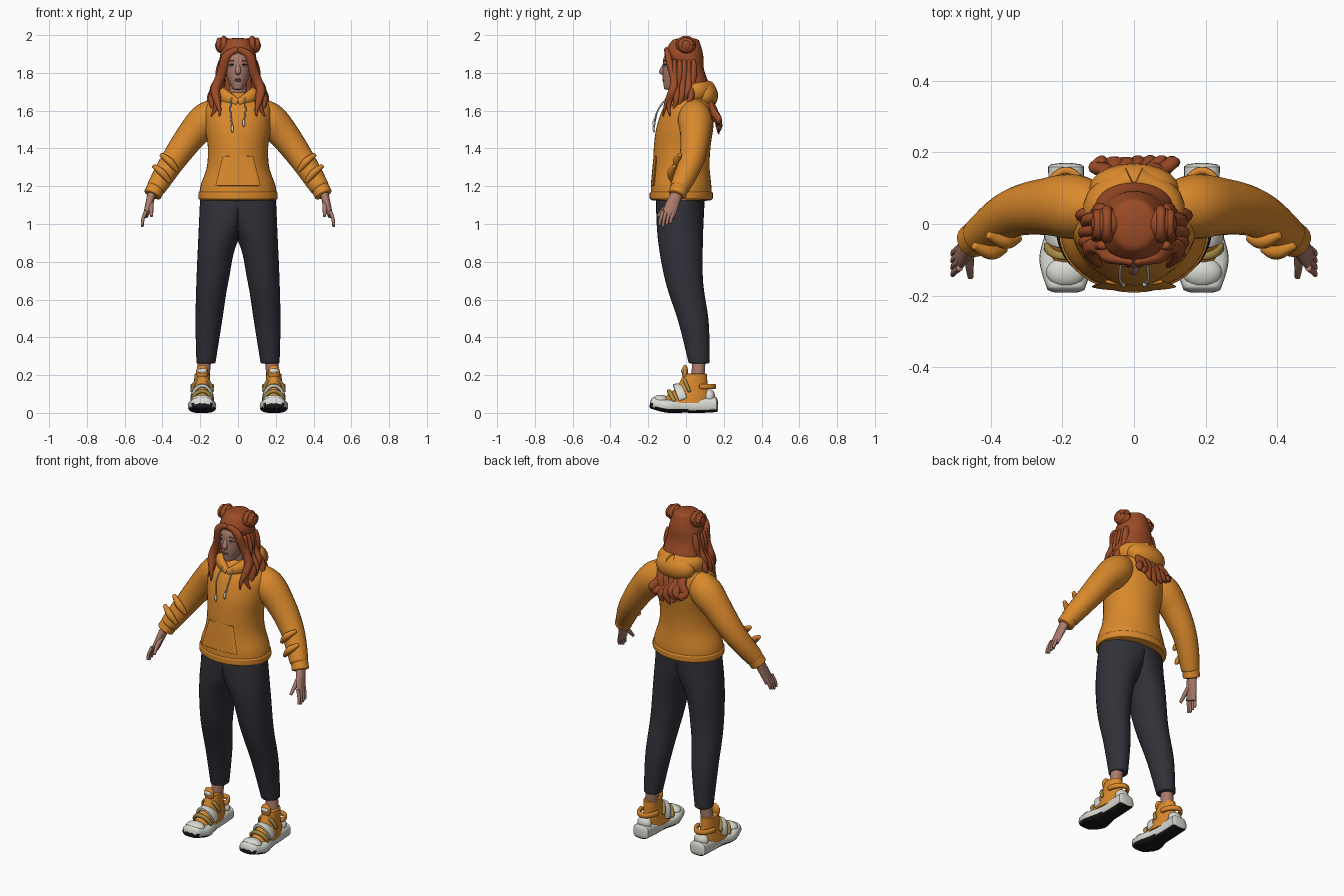
import bpy
import bmesh
import math
import random
from mathutils import Vector

random.seed(4)
cube = bpy.data.objects.get("Cube")
if cube:
    bpy.data.objects.remove(cube, do_unlink=True)


def material(name, red, green, blue):
    mat = bpy.data.materials.new(name)
    mat.use_nodes = True
    color = (red, green, blue, 1)
    mat.diffuse_color = color
    shader = mat.node_tree.nodes["Principled BSDF"]
    shader.inputs["Base Color"].default_value = color
    shader.inputs["Roughness"].default_value = .8
    return mat


ORANGE = material("orange fabric", .7, .25, .025)
CHARCOAL = material("charcoal fabric", .03, .03, .04)
SKIN = material("skin", .4, .2, .15)
HAIR = material("copper hair", .33, .07, .02)
WHITE = material("off white", .7, .7, .65)
RUBBER = material("black rubber", .01, .01, .01)
GOLD = material("dull gold", .4, .27, .06)
LIPS = material("lips", .3, .1, .09)
IRIS = material("grey iris", .07, .1, .1)

RIGHT, BACK, UP = Vector((1, 0, 0)), Vector((0, 1, 0)), Vector((0, 0, 1))
FOOT = .19  # sideways position of each foot


def finish(name, bm, mat, mirror):
    """Turn a bmesh into a named object, optionally mirrored across x."""
    bmesh.ops.recalc_face_normals(bm, faces=bm.faces)
    mesh = bpy.data.meshes.new(name)
    bm.to_mesh(mesh)
    bm.free()
    mesh.materials.append(mat)
    obj = bpy.data.objects.new(name, mesh)
    bpy.context.scene.collection.objects.link(obj)
    if mirror:
        modifier = obj.modifiers.new("Mirror", "MIRROR")
        modifier.use_mirror_merge = False
    return obj


def sample(values, t):
    """Smoothly interpolate evenly spaced vectors or numbers."""
    last = len(values) - 1
    if last == 0:
        return values[0]
    i = min(int(t * last), last - 1)
    f = t * last - i
    before, start = values[max(i - 1, 0)], values[i]
    end, after = values[i + 1], values[min(i + 2, last)]
    slope_in, slope_out = (end - before) / 2, (after - start) / 2
    ease = f * f * (3 - 2 * f)
    return (start + (end - start) * ease + slope_in * (f * (1 - f) * (1 - f))
            - slope_out * (f * f * (1 - f)))


def sweep(name, path, width, mat, depth=None, mirror=False, side=BACK, upright=False,
          steps=24, sides=20, power=1, clamp=False, cap=.04):
    """Loft round-ended elliptical rings along a smooth path."""
    path = [Vector(p) for p in path]
    depth = depth or width
    bm = bmesh.new()
    rings = []
    for i in range(steps + 1):
        t = i / steps
        # bunch the rings towards both ends for round caps
        t = (1 - math.cos(math.pi * t)) / 2
        centre = sample(path, t)
        u, v = RIGHT, BACK
        if not upright:
            along = sample(path, min(t + .01, 1)) - sample(path, max(t - .01, 0))
            along.normalize()
            u = side.cross(along).normalized()
            v = along.cross(u)
        inset = 1 - min(1, min(t, 1 - t) / cap)
        scale = max(math.sqrt(1 - inset * inset), .2)
        ring = []
        for k in range(sides):
            angle = math.tau * k / sides
            c, s = math.cos(angle), math.sin(angle)
            c = math.copysign(abs(c) ** power, c) * sample(width, t)
            s = math.copysign(abs(s) ** power, s) * sample(depth, t)
            co = centre + (u * c + v * s) * scale
            if clamp:
                co.x = max(co.x, 0)
            ring.append(bm.verts.new(co))
        rings.append(ring)
    for low, high in zip(rings, rings[1:]):
        for k in range(sides):
            n = (k + 1) % sides
            bm.faces.new((low[k], low[n], high[n], high[k]))
    bm.faces.new(rings[0])
    bm.faces.new(rings[-1])
    return finish(name, bm, mat, mirror)


def blob(name, place, size, mat, mirror=False):
    bm = bmesh.new()
    bmesh.ops.create_uvsphere(bm, u_segments=20, v_segments=12, radius=1)
    bmesh.ops.scale(bm, vec=size, verts=bm.verts)
    bmesh.ops.translate(bm, vec=place, verts=bm.verts)
    return finish(name, bm, mat, mirror)


def lock(name, path, thick=.025, wave=.012, mirror=True):
    """A wavy, tapering strand of hair."""
    path = [Vector(p) for p in path]
    phase = random.uniform(0, math.tau)
    strand = []
    for i in range(16):
        t = i / 15
        swing = wave * min(1, 2 * t) * math.sin(phase + 11 * t)
        strand.append(sample(path, t) + Vector((swing, swing / 2, 0)))
    widths = [thick * share for share in (.6, 1, 1, .8, .15)]
    sweep(name, strand, widths, HAIR, [w * .75 for w in widths], mirror, steps=36, sides=10)


# Trousers
sweep("trousers", [(0, -.03, 1.15), (.1, -.03, .93), (.135, -.01, .7), (.155, .04, .48), (.17, .07, .26)],
      (.2, .11, .085, .07, .05), CHARCOAL, (.13, .12, .1, .08, .055),
      mirror=True, upright=True, steps=40, sides=32, clamp=True, cap=.01)

# Hooded top with hem, sleeves and cuffs
sweep("hoodie_body", [(0, -.025, 1.12), (0, -.02, 1.41), (0, .03, 1.7)],
      (.205, .2, .165, .16, .175, .17, .08), ORANGE, (.16, .16, .15, .15, .15, .13, .08),
      upright=True, steps=40, sides=40, cap=.02)
sweep("hem_band", [(0, -.025, 1.12), (0, -.025, 1.18)], [.21], ORANGE, [.167],
      upright=True, sides=40, cap=.3)
sweep("sleeve", [(.09, .04, 1.62), (.22, .05, 1.5), (.34, .03, 1.34), (.44, -.04, 1.18)],
      (.06, .09, .08, .07, .06, .05), ORANGE, mirror=True, steps=40, sides=24)
sweep("cuff", [(.43, -.03, 1.2), (.455, -.05, 1.15)], [.048], ORANGE, mirror=True, cap=.2)
for k in range(2):
    fold = Vector((.36 + .04 * k, -.03 * k, 1.32 - .06 * k))
    sweep("sleeve_fold", [fold + Vector((-.04, -.04, -.04)), fold + Vector((0, -.05, .01)),
                          fold + Vector((.05, -.03, .05))], (.01, .02, .01), ORANGE, mirror=True, sides=10)
sweep("hood_rim", [(0, -.1, 1.64), (.08, -.05, 1.68), (.1, .06, 1.7), (0, .12, 1.71)],
      (.015, .03, .04, .045), ORANGE, (.02, .04, .05, .05), mirror=True, side=UP, cap=.01)
blob("hood_drape", (0, .1, 1.68), (.125, .07, .075), ORANGE)
sweep("front_pocket", [(0, -.175, 1.2), (0, -.16, 1.36)], (.12, .08), ORANGE, [.012], upright=True)
for side in (-1, 1):
    end = Vector((side * .03, -.17, 1.52 + side * .015))
    sweep("drawstring", [(side * .035, -.1, 1.67), (side * .04, -.15, 1.6), end], [.004], WHITE, sides=8)
    blob("drawstring_tip", end, (.007, .007, .022), WHITE)

# Hands
sweep("palm", [(.45, -.04, 1.18), (.47, -.07, 1.11), (.49, -.095, 1.04)],
      (.025, .02, .014), SKIN, (.028, .035, .036), mirror=True)
for k in range(4):
    knuckle = Vector((.487, .019 * k - .122, 1.07))
    shorten = .008 * abs(k - 1)
    sweep("finger", [knuckle, knuckle + Vector((.015, -.012, -.04)),
                     knuckle + Vector((.02, -.02, shorten - .085))],
          (.01, .009, .007), SKIN, mirror=True, sides=10)
sweep("thumb", [(.46, -.07, 1.12), (.46, -.115, 1.08), (.457, -.15, 1.04)],
      (.015, .012, .008), SKIN, mirror=True, sides=10)

# Head and face
sweep("neck", [(0, .02, 1.62), (0, -.01, 1.78)], [.05], SKIN, upright=True)
sweep("head", [(0, -.08, 1.71), (0, -.05, 1.77), (0, -.04, 1.83), (0, -.025, 1.89), (0, -.01, 1.95)],
      (.025, .057, .07, .073, .05), SKIN, (.035, .073, .083, .09, .06), upright=True, sides=32)
sweep("nose", [(0, -.11, 1.855), (0, -.127, 1.81), (0, -.122, 1.79)], (.007, .015, .01), SKIN, upright=True)
for height in (1.759, 1.766):
    blob("lip", (0, -.118, height), (.02, .007, .0045), LIPS)
blob("eye", (.032, -.107, 1.838), (.014, .008, .006), WHITE, True)
blob("iris", (.032, -.112, 1.838), (.0055, .004, .0055), IRIS, True)
for name, lift, mat in (("eyelid", 0, RUBBER), ("eyebrow", .02, HAIR)):
    sweep(name, [(.015, -.115, 1.84 + lift), (.032, -.115, 1.846 + lift), (.05, -.1, 1.84 + lift)],
          (.002, .003, .001), mat, mirror=True, sides=8)
blob("ear", (.096, -.01, 1.82), (.012, .016, .026), SKIN, True)

# Hair mass, buns and strands
sweep("hair_cap", [(0, 0, 1.985), (0, -.01, 1.9), (0, .025, 1.82), (0, .045, 1.74), (0, .05, 1.66)],
      (.06, .094, .098, .11, .1), HAIR, (.065, .1, .07, .075, .07),
      upright=True, steps=36, sides=32, cap=.06)
blob("hair_bun", (.075, 0, 1.945), (.046, .047, .045), HAIR, True)
for x, radius in ((.075, .037), (.1, .027)):
    coil = []
    for k in range(13):
        angle = math.tau * k / 12
        coil.append((x, radius * math.cos(angle), 1.948 + radius * math.sin(angle)))
    sweep("bun_coil", coil, (.016, .012, .017, .012, .016), HAIR, mirror=True,
          side=RIGHT, steps=30, sides=10, cap=.001)
lock("face_lock", [(0, -.107, 1.925), (.07, -.09, 1.88), (.09, -.07, 1.77), (.12, -.09, 1.67), (.1, -.12, 1.57)])
for k in range(5):
    y = .04 - .025 * k
    lock("side_lock", [(.085, y, 1.87), (.1, y, 1.76), (.13 - .003 * k, y - .02, 1.67),
                       (.15 - .004 * k, y - .03, 1.57)])
for k in range(7):
    x = (k - 3) * .03
    end = 1.47 + .012 * abs(k - 3) + random.uniform(0, .03)
    lock("back_lock", [(x * .8, .12, 1.66), (x, .16, 1.57), (x * 1.2, .18, end)], mirror=False)

# Ankles and trainers
sweep("ankle", [(.175, .07, 1.2 / 4), (FOOT, .06, .15)], [.035], SKIN, mirror=True, upright=True)
sole = sweep("shoe_sole", [(FOOT, .17, .045), (FOOT, .08, .04), (FOOT, -.01, .036),
                           (FOOT, -.1, .036), (FOOT, -.19, .055)],
             (.05, .05, .055, .075, .05), WHITE, (.04, .04, .035, .035, .03),
             mirror=True, side=UP, power=.65, sides=24)
sole.data.materials.append(RUBBER)
for face in sole.data.polygons:
    if face.normal.z < -.4 or (face.center.y < -.17 and face.center.z < .05):
        face.material_index = 1
sweep("shoe_upper", [(FOOT, -.01, .05), (FOOT, .03, .13), (FOOT, .05, .21)],
      (.06, .046, .04), ORANGE, (.14, .12, .085, .07, .06), mirror=True, upright=True, sides=24)
blob("shoe_tongue", (FOOT, -.005, .215), (.032, .016, .04), ORANGE, True)
blob("tongue_patch", (FOOT, -.017, .222), (.025, .009, .013), WHITE, True)
blob("toe_cap", (FOOT, -.135, .068), (.056, .042, .028), WHITE, True)
blob("heel_guard", (FOOT, .125, .085), (.044, .03, .04), WHITE, True)


def arch(name, y, base, height, thick, mat, lean=-.03, side=BACK):
    """A band that arches over or behind the shoe."""
    path = []
    for k in range(9):
        angle = math.pi * k / 8
        rise = math.sin(angle)
        path.append((FOOT + .053 * math.cos(angle), y + lean * rise, base + height * rise))
    sweep(name, path, [.01], mat, [thick], mirror=True, side=side, power=.6, sides=12)


arch("wide_strap", -.015, .07, .075, .024, WHITE)
arch("narrow_strap", -.06, .06, .055, .011, GOLD)
arch("upper_strap", .02, .11, .07, .009, GOLD)
arch("heel_loop", .07, .14, 0, .014, ORANGE, lean=.08, side=UP)

# Smooth shading with sharp edges kept
bpy.ops.object.select_all(action="DESELECT")
for obj in bpy.context.scene.objects:
    if obj.type == "MESH":
        obj.select_set(True)
        bpy.context.view_layer.objects.active = obj
bpy.ops.object.shade_smooth_by_angle(angle=math.radians(50))
